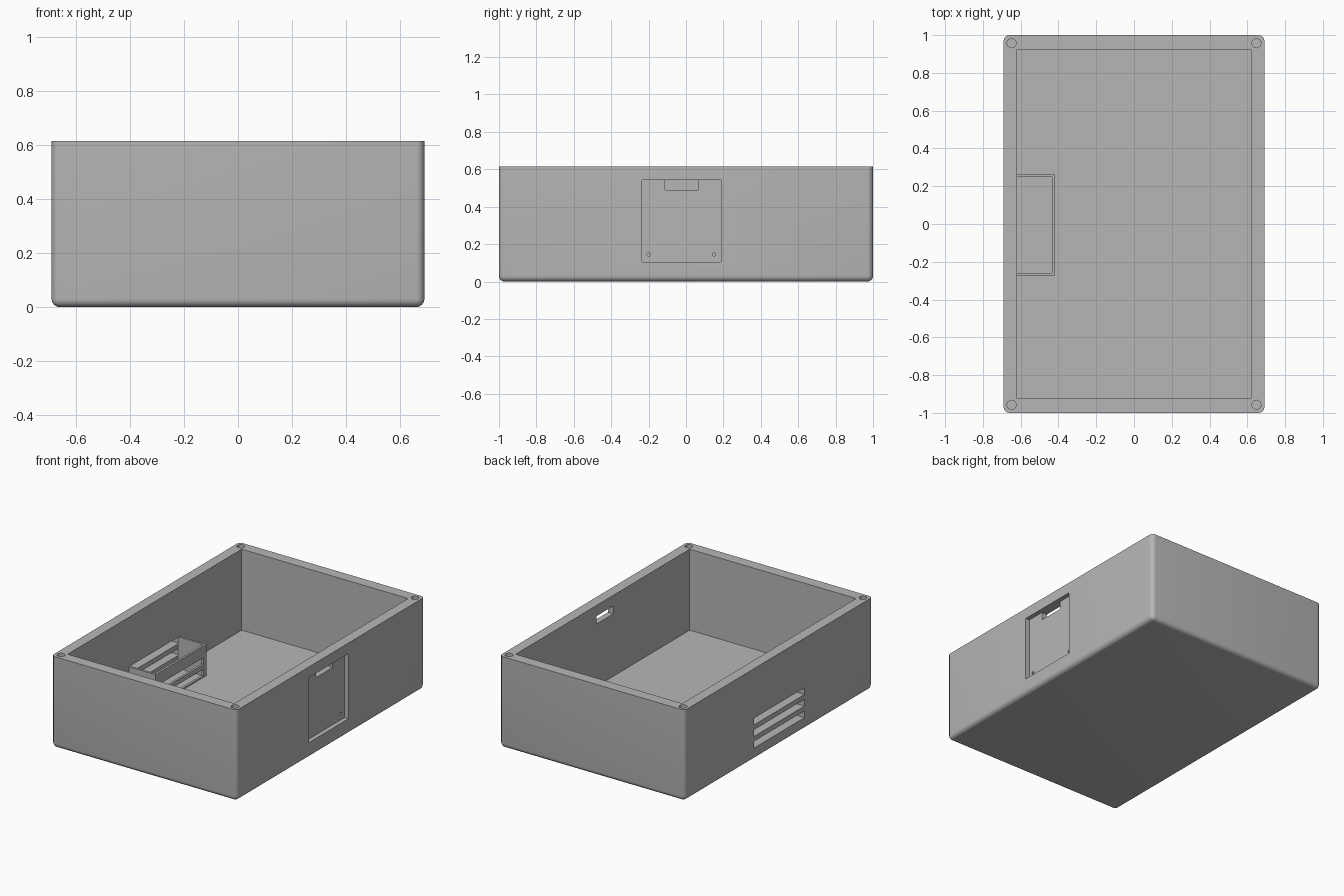
import bpy
import bmesh
import math

if "Cube" in bpy.data.objects:
    bpy.data.objects.remove(bpy.data.objects["Cube"], do_unlink=True)

HX, HY, H = 0.69, 1.0, 0.615      # outer half sizes and height
IX, IY, FLOOR = 0.62, 0.925, 0.07  # cavity half sizes and floor level

grey = bpy.data.materials.new("plain_grey")
grey.use_nodes = True
colour = (0.47, 0.47, 0.47, 1)
grey.diffuse_color = colour
grey.node_tree.nodes["Principled BSDF"].inputs["Base Color"].default_value = colour


def finish(name, bm):
    mesh = bpy.data.meshes.new(name)
    bm.to_mesh(mesh)
    bm.free()
    mesh.materials.append(grey)
    obj = bpy.data.objects.new(name, mesh)
    bpy.context.collection.objects.link(obj)
    return obj


def box(name, x, y, z, bevel=0):
    """Box from (low, high) spans; bevel rounds everything but the top rim."""
    bm = bmesh.new()
    bmesh.ops.create_cube(bm, size=1)
    for v in bm.verts:
        v.co = [s[0] if c < 0 else s[1] for c, s in zip(v.co, (x, y, z))]
    if bevel:
        edges = [e for e in bm.edges if min(v.co.z for v in e.verts) < z[1] - 0.01]
        bmesh.ops.bevel(bm, geom=edges, offset=bevel, segments=6,
                        profile=0.5, affect='EDGES')
    return finish(name, bm)


def cylinder(name, centre, radius, depth, along_x=False):
    bm = bmesh.new()
    bmesh.ops.create_cone(bm, cap_ends=True, segments=32, radius1=radius,
                          radius2=radius, depth=depth)
    obj = finish(name, bm)
    obj.location = centre
    if along_x:
        obj.rotation_euler.y = math.pi / 2
    return obj


def cut(target, cutters):
    """Subtract each cutter, bake the result and drop the cutters."""
    for c in cutters:
        c.hide_render = True
        mod = target.modifiers.new("cut", 'BOOLEAN')
        mod.operation, mod.solver, mod.object = 'DIFFERENCE', 'EXACT', c
    bpy.context.view_layer.update()
    graph = bpy.context.evaluated_depsgraph_get()
    mesh = bpy.data.meshes.new_from_object(target.evaluated_get(graph))
    target.modifiers.clear()
    target.data = mesh
    for c in cutters:
        bpy.data.objects.remove(c, do_unlink=True)


# Case: rounded tray with cavity
case = box("case", (-HX, HX), (-HY, HY), (0, H), bevel=0.03)
cutters = [box("cavity", (-IX, IX), (-IY, IY), (FLOOR, 1))]

# Screw holes in the four rim corners
for sx in (-1, 1):
    for sy in (-1, 1):
        cutters.append(cylinder("rim_hole", (sx * 0.648, sy * 0.957, H), 0.024, 0.5))

# Panel recess with its slot and two small screw holes
cutters.append(box("recess", (HX - 0.03, 0.8), (-0.235, 0.188), (0.105, 0.543)))
cutters.append(box("recess_slot", (0.5, 0.8), (-0.112, 0.065), (0.49, 0.543)))
for y in (-0.2, 0.15):
    cutters.append(cylinder("panel_hole", (HX - 0.03, y, 0.145), 0.009, 0.05, True))

# Vent slots in the opposite wall
SLOTS = [(0.08 + 0.078 * i, 0.125 + 0.078 * i) for i in range(3)]
for z in SLOTS:
    cutters.append(box("vent_slot", (-0.8, -0.5), (-0.275, 0.26), z))
cut(case, cutters)

# Open-topped baffle behind the vent
for name, y in (("baffle_front_side", (-0.275, -0.26)), ("baffle_back_side", (0.25, 0.265))):
    box(name, (-IX, -0.42), y, (FLOOR, 0.282))
baffle = box("baffle_wall", (-0.435, -0.42), (-0.26, 0.25), (FLOOR, 0.282))
cut(baffle, [box("baffle_slot", (-0.5, -0.4), (-0.245, 0.235), z) for z in SLOTS[:2]])

# Smooth the rounded edges of the case only
bpy.ops.object.select_all(action='DESELECT')
case.select_set(True)
bpy.context.view_layer.objects.active = case
bpy.ops.object.shade_smooth_by_angle(angle=math.radians(30))
